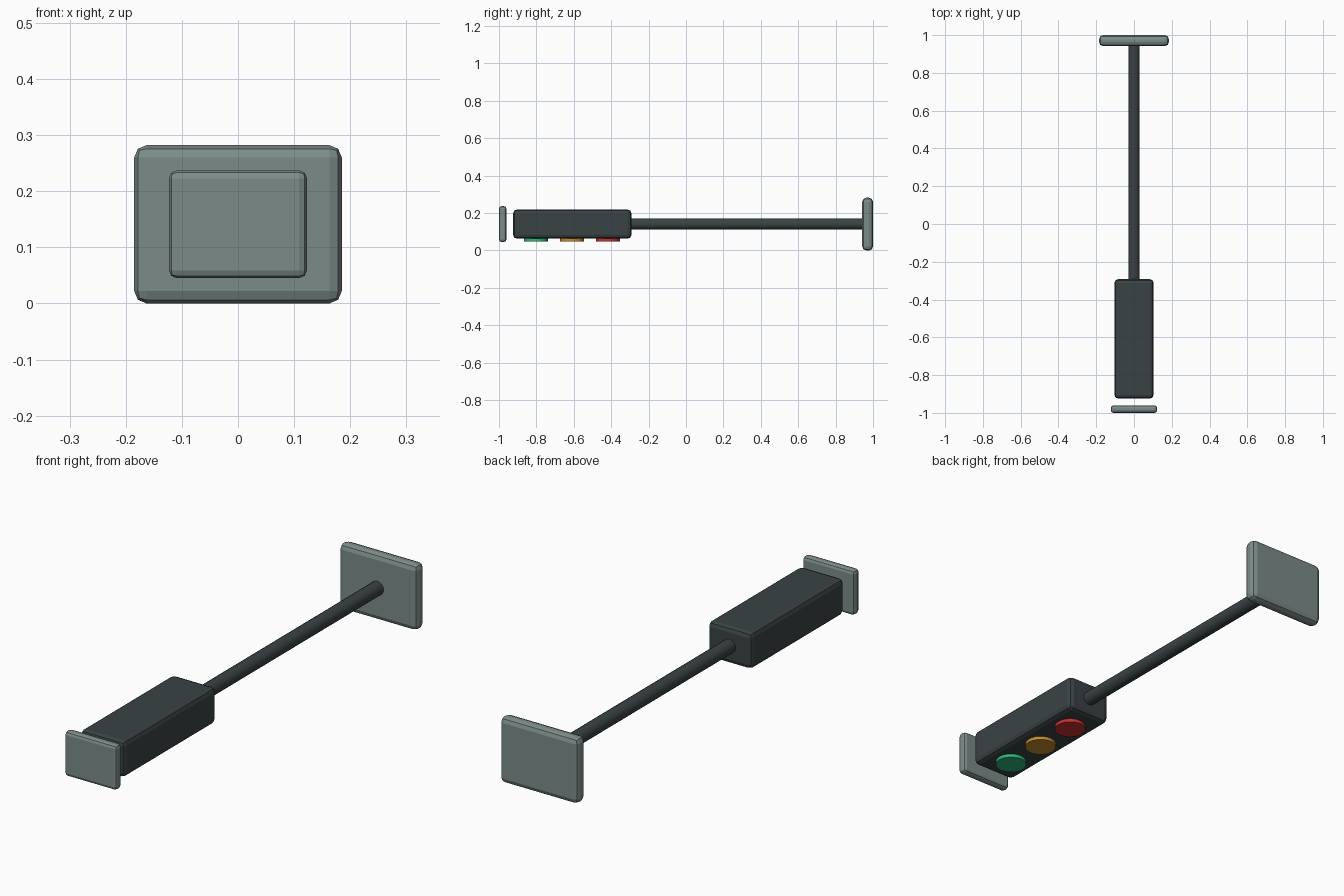
import bpy
import bmesh
from mathutils import Matrix

if "Cube" in bpy.data.objects:
    bpy.data.objects.remove(bpy.data.objects["Cube"])


def material(name, rgb):
    m = bpy.data.materials.new(name)
    m.diffuse_color = (*rgb, 1)
    m.use_nodes = True
    m.node_tree.nodes["Principled BSDF"].inputs["Base Color"].default_value = m.diffuse_color
    return m


steel = material("steel", (0.20, 0.26, 0.25))
dark = material("dark_metal", (0.042, 0.055, 0.058))
green = material("green_lens", (0.03, 0.45, 0.19))
amber = material("amber_lens", (0.55, 0.26, 0.03))
red = material("red_lens", (0.58, 0.03, 0.03))

AXIS_Z = 0.141  # shared height of pole, housing and plates


def finish(name, bm, loc, mat):
    me = bpy.data.meshes.new(name)
    bm.to_mesh(me)
    bm.free()
    ob = bpy.data.objects.new(name, me)
    ob.location = loc
    me.materials.append(mat)
    bpy.context.collection.objects.link(ob)
    return ob


def box(name, size, loc, bevel, mat):
    bm = bmesh.new()
    bmesh.ops.create_cube(bm, size=1, matrix=Matrix.Diagonal((*size, 1)))
    ob = finish(name, bm, loc, mat)
    mod = ob.modifiers.new("rounded_edges", 'BEVEL')
    mod.width = bevel
    mod.segments = 2
    return ob


def cylinder(name, radius, depth, loc, sides, mat, along_y=False):
    bm = bmesh.new()
    rot = Matrix.Rotation(1.5707963, 4, 'X') if along_y else Matrix()
    bmesh.ops.create_cone(bm, cap_ends=True, segments=sides, radius1=radius,
                          radius2=radius, depth=depth, matrix=rot)
    ob = finish(name, bm, loc, mat)
    bpy.ops.object.select_all(action='DESELECT')
    bpy.context.view_layer.objects.active = ob
    ob.select_set(True)
    bpy.ops.object.shade_smooth_by_angle()
    return ob


# Mounting plate at the back and small plate at the front
box("mounting_plate", (0.37, 0.058, 0.282), (0, 0.971, AXIS_Z), 0.022, steel)
box("end_plate", (0.246, 0.04, 0.192), (0, -0.98, AXIS_Z), 0.014, steel)

# Pole joining the mounting plate to the housing
cylinder("pole", 0.03, 1.26, (0, 0.325, AXIS_Z), 16, dark, along_y=True)

# Signal housing
box("signal_housing", (0.208, 0.632, 0.156), (0, -0.608, AXIS_Z), 0.02, dark)

# Three lenses on the underside
for name, y, mat in (("green_lens", -0.803, green),
                     ("amber_lens", -0.61, amber),
                     ("red_lens", -0.417, red)):
    cylinder(name, 0.064, 0.03, (0, y, 0.063), 24, mat)
